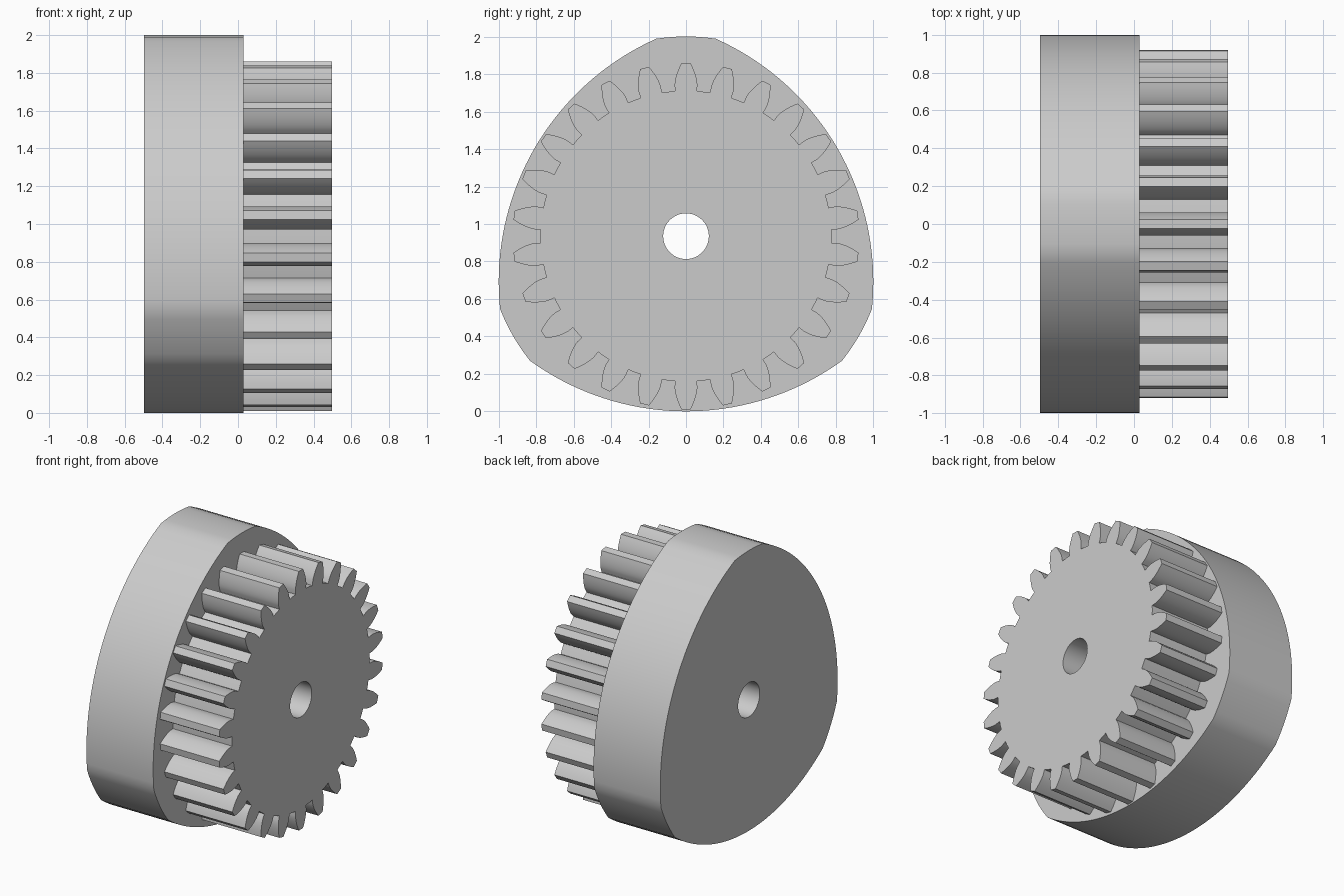
import bpy
import bmesh
from math import sin, cos, tan, acos, asin, pi, radians

if "Cube" in bpy.data.objects:
    bpy.data.objects.remove(bpy.data.objects["Cube"], do_unlink=True)

AXIS_Z = 0.935       # height of the shared axle
HALF = 0.497         # half the total thickness
JOINT = 0.03         # plane where cam and gear meet
BORE = 0.122

grey = bpy.data.materials.new("grey_metal")
grey.use_nodes = True
grey.diffuse_color = (0.6, 0.6, 0.6, 1)
grey.node_tree.nodes["Principled BSDF"].inputs["Base Color"].default_value = (0.6, 0.6, 0.6, 1)


def polar(r, a):
    """Point around the axle, with the angle measured from straight up."""
    return (r * sin(a), r * cos(a))


def bored_plate(name, outline, x0, x1):
    """Extrude an outline along x, with the axle bore left open."""
    bm = bmesh.new()
    bore = [polar(BORE, 2 * pi * i / 48) for i in range(48)]
    edges = []
    for loop in (outline, bore):
        verts = [bm.verts.new((x0, y, z + AXIS_Z)) for y, z in loop]
        edges += [bm.edges.new((v, verts[i - 1])) for i, v in enumerate(verts)]
    bmesh.ops.triangle_fill(bm, edges=edges, use_beauty=True)
    result = bmesh.ops.extrude_face_region(bm, geom=bm.faces[:], use_keep_orig=True)
    moved = [g for g in result["geom"] if isinstance(g, bmesh.types.BMVert)]
    bmesh.ops.translate(bm, verts=moved, vec=(x1 - x0, 0, 0))
    bmesh.ops.recalc_face_normals(bm, faces=bm.faces[:])
    mesh = bpy.data.meshes.new(name)
    bm.to_mesh(mesh)
    bm.free()
    mesh.materials.append(grey)
    obj = bpy.data.objects.new(name, mesh)
    bpy.context.collection.objects.link(obj)
    bpy.ops.object.select_all(action="DESELECT")
    obj.select_set(True)
    bpy.context.view_layer.objects.active = obj
    bpy.ops.object.shade_smooth_by_angle(angle=radians(30))
    return obj


def cam_outline(tip=1.066, flank=1.42, low=0.935):
    """Three rounded tips joined by three broad arcs."""
    shift = flank - low
    drop = (flank ** 2 - tip ** 2 - shift ** 2) / (2 * shift)
    half_tip = pi / 3 - acos(drop / tip)
    half_flank = asin(tip * sin(pi / 3 - half_tip) / flank)
    points = []
    for k in range(3):
        a = k * 2 * pi / 3
        points += [polar(tip, a + half_tip * (i / 3 - 1)) for i in range(7)]
        mid = a + pi / 3
        cy, cz = polar(-shift, mid)
        for i in range(1, 36):
            y, z = polar(flank, mid + half_flank * (i / 18 - 1))
            points.append((y + cy, z + cz))
    return points


def gear_outline(teeth=26, tip=0.925, pressure=radians(20)):
    """Involute spur gear with radial flanks below the base circle."""
    module = 2 * tip / (teeth + 2)
    pitch = module * teeth / 2
    base = pitch * cos(pressure)
    root = pitch - 1.25 * module

    def involute(r):
        a = acos(min(1, base / r))
        return tan(a) - a

    start = pi / (2 * teeth) + tan(pressure) - pressure
    steps = 7
    side = [(root, start)]
    for i in range(steps + 1):
        r = base + (tip - base) * i / steps
        side.append((r, start - involute(r)))
    points = []
    for k in range(teeth):
        a = 2 * pi * k / teeth
        points += [polar(r, a - w) for r, w in side]
        points += [polar(r, a + w) for r, w in reversed(side)]
        points.append(polar(root, a + pi / teeth))
    return points


bored_plate("cam_lobe", cam_outline(), -HALF, JOINT)
bored_plate("spur_gear", gear_outline(), JOINT, HALF)
